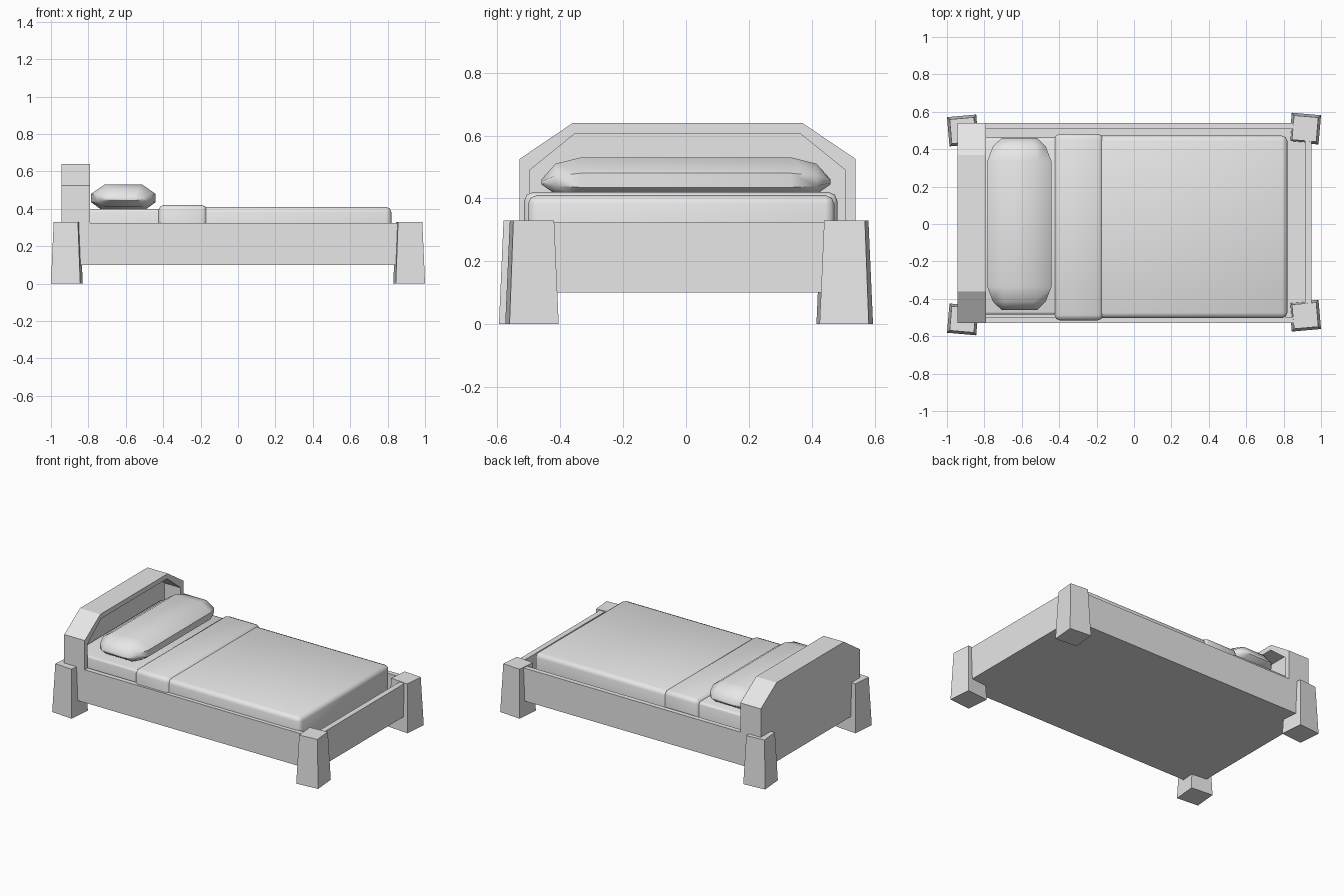
import bpy
import bmesh
import math
from mathutils import Matrix, Vector

cube = bpy.data.objects.get("Cube")
if cube:
    bpy.data.objects.remove(cube, do_unlink=True)

# Single plain colour
grey = bpy.data.materials.new("light grey")
grey.use_nodes = True
grey.diffuse_color = (0.8, 0.8, 0.8, 1)
grey.node_tree.nodes["Principled BSDF"].inputs["Base Color"].default_value = (0.8, 0.8, 0.8, 1)


def loft(name, rings, smooth=False, bevel=0.0):
    """Join equal-sized point rings and cap both ends."""
    bm = bmesh.new()
    loops = [[bm.verts.new(p) for p in ring] for ring in rings]
    for a, b in zip(loops, loops[1:]):
        for i in range(len(a)):
            j = (i + 1) % len(a)
            bm.faces.new((a[i], a[j], b[j], b[i]))
    bm.faces.new(loops[0][::-1])
    bm.faces.new(loops[-1])
    bmesh.ops.recalc_face_normals(bm, faces=bm.faces[:])
    if bevel:
        bmesh.ops.bevel(bm, geom=bm.edges[:], offset=bevel, segments=2,
                        affect='EDGES', profile=0.5)
    mesh = bpy.data.meshes.new(name)
    bm.to_mesh(mesh)
    bm.free()
    mesh.materials.append(grey)
    obj = bpy.data.objects.new(name, mesh)
    bpy.context.collection.objects.link(obj)
    if smooth:
        bpy.ops.object.select_all(action='DESELECT')
        obj.select_set(True)
        bpy.context.view_layer.objects.active = obj
        bpy.ops.object.shade_smooth_by_angle(angle=math.radians(50))
    return obj


def rect(x0, x1, y0, y1, z):
    return [(x0, y0, z), (x1, y0, z), (x1, y1, z), (x0, y1, z)]


def box(name, x, y, z, **options):
    return loft(name, [rect(*x, *y, h) for h in z], **options)


# Frame
MID_Y = 0.005
BASE, RAIL_TOP, FLOOR = 0.10, 0.325, 0.135
HEAD_FRONT, FOOT = -0.79, 0.95
box("back_rail", (HEAD_FRONT, FOOT), (0.507, 0.54), (BASE, RAIL_TOP))
box("front_rail", (HEAD_FRONT, FOOT), (-0.53, -0.497), (BASE, RAIL_TOP))
box("foot_rail", (0.913, FOOT), (-0.497, 0.507), (BASE, RAIL_TOP))
box("bed_base", (HEAD_FRONT, 0.913), (-0.497, 0.507), (BASE, FLOOR))


# Headboard with clipped top corners and a recessed inner panel
def head_ring(x, half, bottom, shoulder, top_half, top):
    side = [(half, bottom), (half, shoulder), (top_half, top)]
    outline = side + [(-y, z) for y, z in reversed(side)]
    return [(x, y + MID_Y, z) for y, z in outline]


outer = (0.535, BASE, 0.525, 0.365, 0.64)
inner = (0.502, FLOOR, 0.49, 0.357, 0.607)
loft("headboard", [head_ring(-0.945, *outer), head_ring(HEAD_FRONT, *outer),
                   head_ring(HEAD_FRONT, *inner), head_ring(-0.91, *inner)])

# Tapered legs, each turned slightly
for name, sx, y in (("front_left_leg", 1, -0.49), ("back_left_leg", 1, 0.51),
                    ("front_right_leg", -1, -0.51), ("back_right_leg", -1, 0.50)):
    turn = Matrix.Rotation(math.radians(-5 * sx * math.copysign(1, y)), 3, 'Z')
    centre = Vector((0.915 * sx, y, 0))
    rings = [[turn @ Vector(p) + centre for p in rect(-h, h, -h, h, z)]
             for h, z in ((0.0785, 0), (0.065, 0.33))]
    loft(name, rings)

# Bedding
box("mattress", (-0.905, 0.79), (-0.485, 0.462), (FLOOR, 0.40), smooth=True, bevel=0.015)
box("blanket", (-0.40, 0.82), (-0.503, 0.472), (FLOOR, 0.41), smooth=True, bevel=0.028)
box("blanket_fold", (-0.425, -0.165), (-0.515, 0.482), (FLOOR, 0.42), smooth=True, bevel=0.028)

# Pillow, lofted along the bed's width from a soft octagonal section
section = [(-0.125, -0.06), (0.125, -0.06), (0.172, -0.025), (0.172, 0.02),
           (0.10, 0.07), (-0.10, 0.07), (-0.172, 0.02), (-0.172, -0.025)]
stations = [(0.46, 0.55, 0.12, 0.452), (0.415, 0.82, 0.75, 0.458), (0.335, 1, 1, 0.46)]
stations += [(-y, a, b, z) for y, a, b, z in reversed(stations)]
loft("pillow", [[(-0.613 + px * a, y, z + pz * b) for px, pz in section]
                for y, a, b, z in stations], smooth=True)
